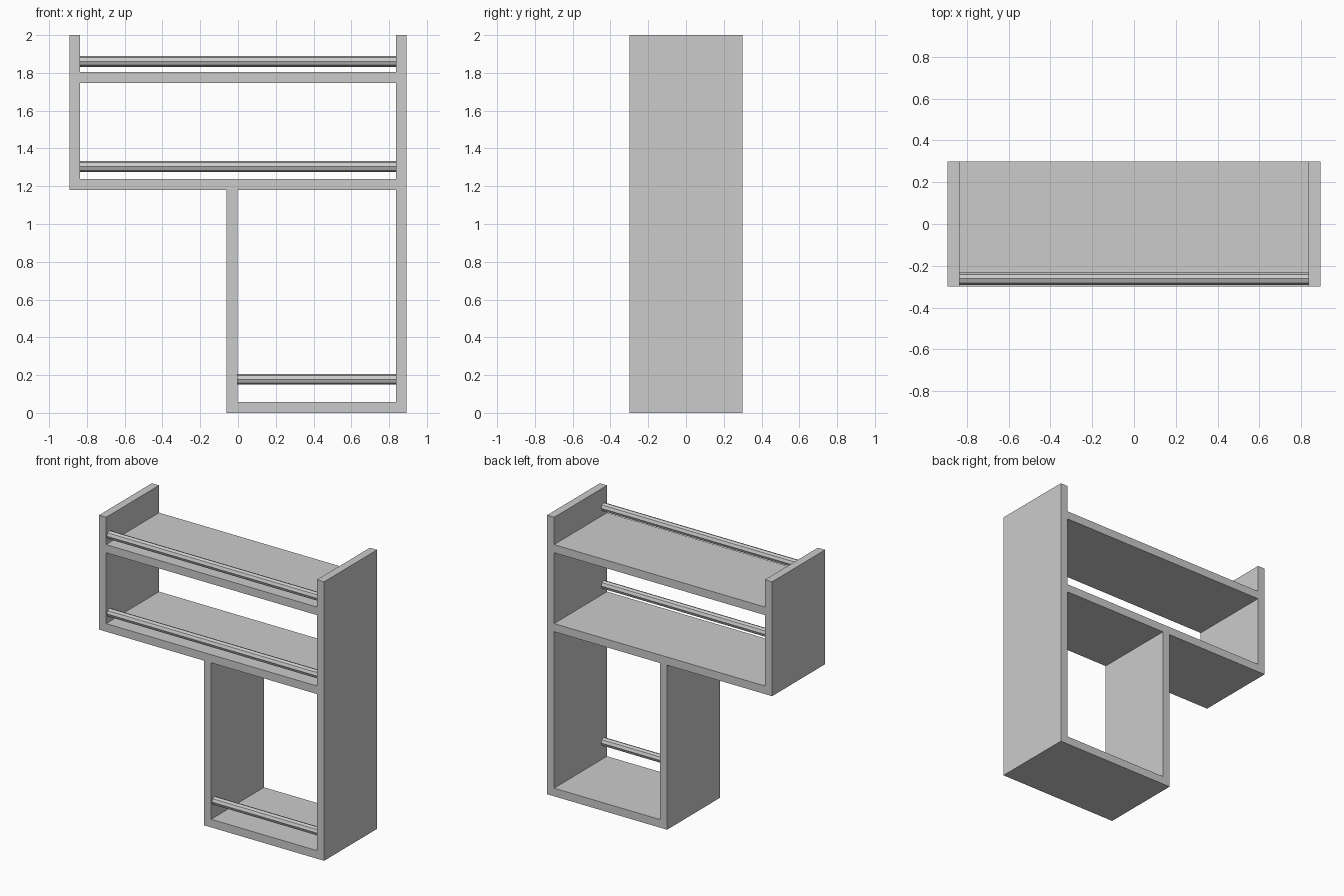
import bpy, math

if "Cube" in bpy.data.objects:
    bpy.data.objects.remove(bpy.data.objects["Cube"])

DEPTH = 0.6     # full shelf depth
T = 0.057       # board thickness
W = 0.893       # half width
INNER = W - T   # inner face of the side panels
DIV = -0.003    # inner face of the divider


def board(name, x0, x1, z0, z1):
    """Full-depth rectangular board."""
    bpy.ops.mesh.primitive_cube_add(size=1, location=((x0 + x1) / 2, 0, (z0 + z1) / 2))
    ob = bpy.context.object
    ob.name = name
    ob.scale = (x1 - x0, DEPTH, z1 - z0)
    bpy.ops.object.transform_apply(location=False, rotation=False, scale=True)


def rail(name, x0, x1, z):
    """Octagonal retaining rail along the front edge."""
    bpy.ops.mesh.primitive_cylinder_add(
        vertices=8, radius=0.029, depth=x1 - x0,
        location=((x0 + x1) / 2, -0.262, z), rotation=(0, math.pi / 2, 0))
    bpy.context.object.name = name


# Upright panels
board("right_side_panel", INNER, W, 0, 2)
board("left_side_panel", -W, -INNER, 1.18, 2)
board("lower_divider", DIV - T, DIV, 0, 1.18)

# Horizontal shelves
board("top_shelf", -INNER, INNER, 1.746, 1.804)
board("middle_shelf", -INNER, INNER, 1.18, 1.238)
board("bottom_shelf", DIV, INNER, 0, 0.058)

# Front rails above each shelf
rail("top_rail", -INNER, INNER, 1.861)
rail("middle_rail", -INNER, INNER, 1.304)
rail("bottom_rail", DIV, INNER, 0.178)
